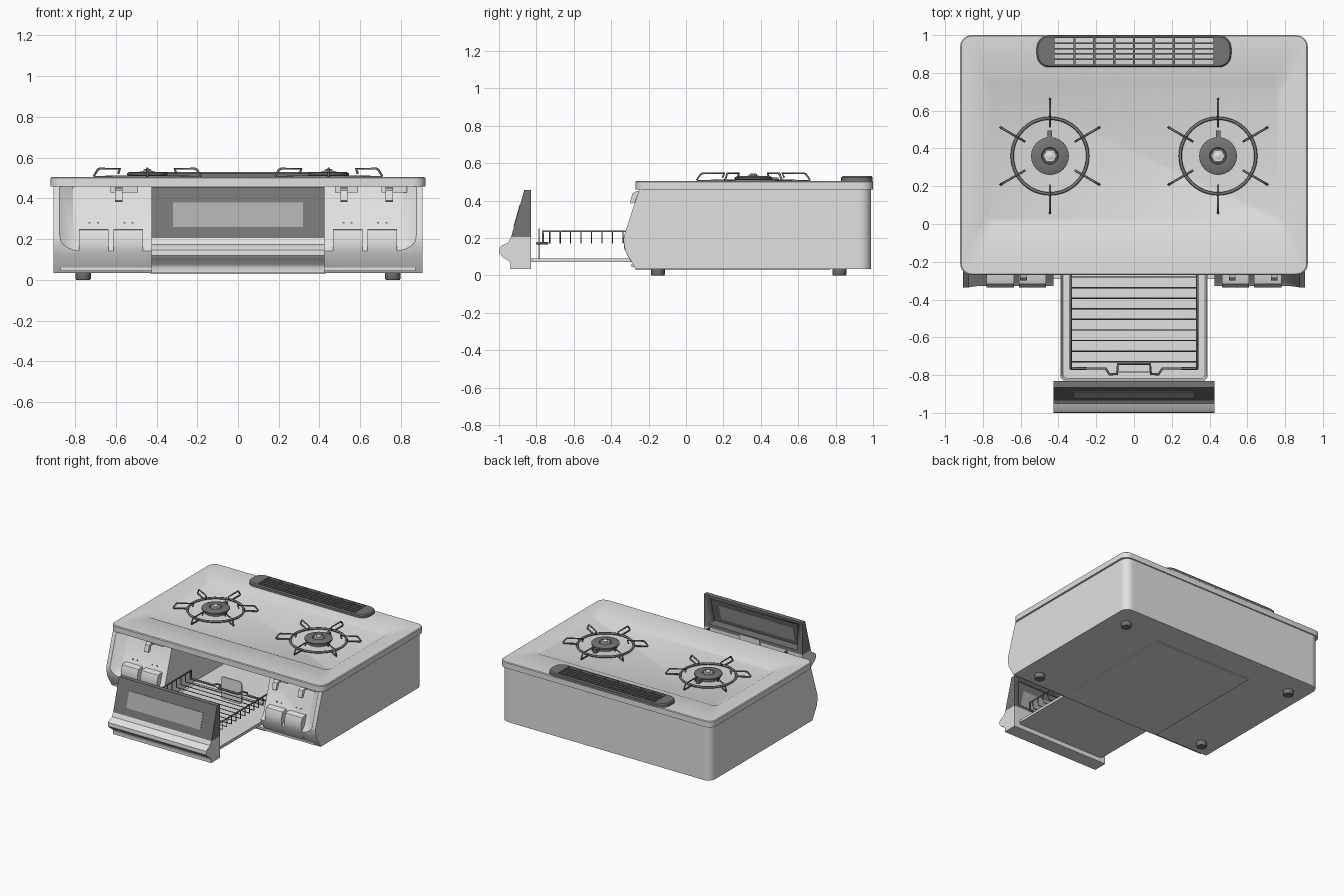
import bpy, bmesh, math
from mathutils import Vector

cube = bpy.data.objects.get("Cube")
if cube:
    bpy.data.objects.remove(cube, do_unlink=True)


def material(name, value):
    m = bpy.data.materials.new(name)
    m.use_nodes = True
    m.diffuse_color = (value, value, value, 1)
    m.node_tree.nodes["Principled BSDF"].inputs["Base Color"].default_value = (value, value, value, 1)
    return m


LIGHT = material("light grey enamel", 0.75)
DARK = material("dark grey", 0.18)
GLASS = material("window grey", 0.42)


def activate(ob):
    bpy.ops.object.select_all(action='DESELECT')
    ob.select_set(True)
    bpy.context.view_layer.objects.active = ob


def finish(name, bm, mat, smooth=True):
    bmesh.ops.recalc_face_normals(bm, faces=bm.faces)
    me = bpy.data.meshes.new(name)
    bm.to_mesh(me)
    bm.free()
    ob = bpy.data.objects.new(name, me)
    bpy.context.collection.objects.link(ob)
    me.materials.append(mat)
    if smooth:
        activate(ob)
        bpy.ops.object.shade_smooth_by_angle(angle=math.radians(35))
    return ob


def loft(name, loops, mat):
    """Skin equal-length closed loops and cap both ends."""
    bm = bmesh.new()
    rings = [[bm.verts.new(p) for p in loop] for loop in loops]
    for a, b in zip(rings, rings[1:]):
        for i in range(len(a)):
            j = (i + 1) % len(a)
            bm.faces.new((a[i], a[j], b[j], b[i]))
    bm.faces.new(rings[0])
    bm.faces.new(rings[-1])
    return finish(name, bm, mat)


def prism(name, profile, x0, x1, mat):
    """Extrude a (y, z) profile along x."""
    return loft(name, [[(x, y, z) for y, z in profile] for x in (x0, x1)], mat)


def box(name, x0, x1, y0, y1, z0, z1, mat):
    return prism(name, [(y0, z0), (y1, z0), (y1, z1), (y0, z1)], x0, x1, mat)


def rrect(x0, x1, y0, y1, r, n=6):
    """Rounded rectangle as 2D points."""
    pts = []
    corners = [(x1 - r, y1 - r), (x0 + r, y1 - r), (x0 + r, y0 + r), (x1 - r, y0 + r)]
    for k, (cx, cy) in enumerate(corners):
        for i in range(n + 1):
            a = math.pi / 2 * (k + i / n)
            pts.append((cx + r * math.cos(a), cy + r * math.sin(a)))
    return pts


def at(pts, z):
    return [(x, y, z) for x, y in pts]


def lathe(name, profile, centre, mat, n=32):
    """Stack circles given as (radius, z)."""
    cx, cy = centre
    loops = [[(cx + r * math.cos(math.tau * i / n), cy + r * math.sin(math.tau * i / n), z)
              for i in range(n)] for r, z in profile]
    return loft(name, loops, mat)


def rods(name, paths, radius, mat, closed=False):
    """Round wires along polylines."""
    cu = bpy.data.curves.new(name, 'CURVE')
    cu.dimensions = '3D'
    cu.bevel_depth = radius
    cu.bevel_resolution = 1
    cu.use_fill_caps = True
    for path in paths:
        sp = cu.splines.new('POLY')
        sp.points.add(len(path) - 1)
        for p, co in zip(sp.points, path):
            p.co = (*co, 1)
        sp.use_cyclic_u = closed
    ob = bpy.data.objects.new(name, cu)
    bpy.context.collection.objects.link(ob)
    cu.materials.append(mat)
    activate(ob)
    bpy.ops.object.convert(target='MESH')
    return ob


def cut(ob, cutter):
    mod = ob.modifiers.new("cut", 'BOOLEAN')
    mod.operation = 'DIFFERENCE'
    mod.solver = 'EXACT'
    mod.object = cutter
    activate(ob)
    bpy.ops.object.modifier_apply(modifier=mod.name)
    bpy.data.objects.remove(cutter, do_unlink=True)


def front(z):
    """Sloping front surface of the body."""
    return -0.25 - 0.085 * (0.46 - z) / 0.26


# Body with rounded back corners
body = prism("body", [(0.99, 0.035), (0.99, 0.46), (-0.25, 0.46), (-0.33, 0.215),
                      (-0.335, 0.19), (-0.325, 0.13), (-0.27, 0.035)], -0.905, 0.905, LIGHT)
bm = bmesh.new()
bm.from_mesh(body.data)
corners = [e for e in bm.edges if all(v.co.y > 0.98 for v in e.verts)
           and abs(e.verts[0].co.z - e.verts[1].co.z) > 0.1]
bmesh.ops.bevel(bm, geom=corners, offset=0.06, segments=6, profile=0.5, affect='EDGES')
bm.to_mesh(body.data)
bm.free()

# Sunken control panel and drawer cavity
outer, inner = rrect(-0.875, 0.875, 0.11, 0.7, 0.08), rrect(-0.81, 0.81, 0.17, 0.7, 0.05)
cut(body, loft("panel_cutter", [[(x, front(z) + d, z) for x, z in loop]
                                for loop, d in ((outer, -0.1), (outer, 0), (inner, 0.05))], LIGHT))
cut(body, box("cavity_cutter", -0.425, 0.425, -0.6, 0.6, 0.06, 0.45, LIGHT))
activate(body)
bpy.ops.object.shade_smooth_by_angle(angle=math.radians(35))

box("lower_trim", -0.87, 0.87, -0.292, -0.27, 0.045, 0.06, LIGHT)
box("bottom_plate", -0.43, 0.43, -0.27, 0.77, 0.028, 0.04, LIGHT)
for x in (-0.76, 0.76):
    for y in (-0.15, 0.82):
        lathe("foot", [(0.034, 0), (0.038, 0.006), (0.038, 0.04)], (x, y), DARK, 20)

# Top plate with a shallow recess
edge = (-0.92, 0.92, -0.27, 1.0)
basin = rrect(-0.79, 0.79, -0.015, 0.755, 0.05)
floor = rrect(-0.765, 0.765, 0.01, 0.725, 0.03)
DECK = 0.492
loft("top_plate", [at(rrect(*edge, 0.06), 0.458), at(rrect(*edge, 0.06), 0.5),
                   at(rrect(-0.914, 0.914, -0.264, 0.994, 0.055), 0.505),
                   at(basin, 0.505), at(floor, DECK)], LIGHT)

# Exhaust cover: frame ring plus grille bars
rim_out, rim_top = rrect(-0.515, 0.515, 0.83, 0.998, 0.065), rrect(-0.508, 0.508, 0.837, 0.991, 0.06)
hole = rrect(-0.42, 0.42, 0.845, 0.985, 0.005)
bm = bmesh.new()
rings = [[bm.verts.new(p) for p in loop] for loop in
         (at(hole, 0.5), at(rim_out, 0.5), at(rim_out, 0.522), at(rim_top, 0.53), at(hole, 0.53))]
for a, b in zip(rings, rings[1:] + rings[:1]):
    for i in range(len(a)):
        j = (i + 1) % len(a)
        bm.faces.new((a[i], a[j], b[j], b[i]))
finish("vent_cover", bm, DARK)
for i in range(1, 8):
    x = -0.42 + 0.105 * i
    box("vent_bar", x - 0.006, x + 0.006, 0.843, 0.987, 0.508, 0.528, DARK)
for i in range(1, 5):
    y = 0.845 + 0.028 * i
    box("vent_slat", -0.422, 0.422, y - 0.004, y + 0.004, 0.512, 0.526, DARK)

# Burners and pan supports
for cx in (-0.445, 0.445):
    cy = 0.36
    c = (cx, cy)
    ring = [(cx + 0.2 * math.cos(math.tau * i / 48), cy + 0.2 * math.sin(math.tau * i / 48), DECK + 0.012)
            for i in range(48)]
    rods("support_ring", [ring], 0.0085, DARK, closed=True)
    prongs = []
    for k in range(6):
        a = math.pi / 6 + k * math.pi / 3
        prongs.append([(cx + r * math.cos(a), cy + r * math.sin(a), z) for r, z in
                       ((0.2, 0.506), (0.296, 0.506), (0.302, 0.512), (0.28, 0.542),
                        (0.27, 0.546), (0.155, 0.546), (0.165, 0.522))])
    rods("pan_support", prongs, 0.006, DARK)
    lathe("burner_cap", [(0.085, DECK), (0.085, 0.512), (0.1, 0.514), (0.1, 0.524),
                         (0.088, 0.53), (0.045, 0.53), (0.04, 0.522)], c, DARK)
    lathe("burner_centre", [(0.04, 0.515), (0.04, 0.53), (0.034, 0.534)], c, LIGHT, 6)
    lathe("heat_sensor", [(0.02, 0.53), (0.02, 0.54), (0.014, 0.544)], c, LIGHT, 16)
    box("igniter", cx - 0.012, cx + 0.012, cy + 0.09, cy + 0.135, DECK, 0.522, DARK)

# Push buttons, sliders and indicator lights
button = [(-0.22, 0.25), (-0.31, 0.25), (-0.318, 0.245), (-0.335, 0.2), (-0.33, 0.14),
          (-0.296, 0.075), (-0.24, 0.075)]
for side in (-1, 1):
    for x in (0.538, 0.708):
        prism("push_button", button, side * x - 0.072, side * x + 0.072, LIGHT)
        for dx in (-0.02, 0.02):
            px, z = side * x + dx, 0.28
            y = front(z) + 0.05
            box("indicator", px - 0.005, px + 0.005, y - 0.004, y + 0.003, z - 0.004, z + 0.004, DARK)
for x0, x1, knob in ((-0.625, -0.49, -0.585), (0.475, 0.59, 0.52), (0.705, 0.83, 0.743)):
    box("slider_housing", x0, x1, -0.235, -0.19, 0.43, 0.459, LIGHT)
    prism("slider_knob", [(-0.21, 0.455), (-0.265, 0.45), (-0.285, 0.44), (-0.3, 0.39),
                          (-0.292, 0.383), (-0.275, 0.388), (-0.26, 0.43), (-0.21, 0.43)],
          knob - 0.018, knob + 0.018, LIGHT)

# Drawer front: handle base, dark door with hollow back, windows
prism("drawer_handle", [(-0.83, 0.035), (-0.83, 0.205), (-0.935, 0.205), (-0.95, 0.175),
                        (-0.985, 0.16), (-0.998, 0.148), (-1.0, 0.12), (-0.985, 0.102),
                        (-0.945, 0.075), (-0.938, 0.06), (-0.94, 0.035)], -0.425, 0.425, LIGHT)
door = prism("drawer_door", [(-0.83, 0.205), (-0.83, 0.455), (-0.865, 0.455), (-0.935, 0.205)],
             -0.425, 0.425, DARK)
cut(door, prism("door_cutter", [(-0.8, 0.23), (-0.8, 0.43), (-0.85, 0.43), (-0.906, 0.23)],
                -0.385, 0.385, DARK))


def slope(z, d):
    return (-0.935 + 0.28 * (z - 0.205) + d, z)


for name, d in (("window_front", 0), ("window_back", 0.0215)):
    prism(name, [slope(0.26, d - 0.003), slope(0.38, d - 0.003), slope(0.38, d + 0.003),
                 slope(0.26, d + 0.003)], -0.32, 0.32, GLASS)

# Drip tray
loft("drip_tray", [at(rrect(-0.39, 0.39, -0.832, 0.0, 0.03), z) for z in (0.07, 0.09)]
     + [at(rrect(-0.383, 0.383, -0.825, -0.007, 0.025), 0.09),
        at(rrect(-0.375, 0.375, -0.817, -0.015, 0.02), 0.078)], LIGHT)

# Wire rack with end handles
W, TOP, LOW = 0.335, 0.235, 0.172
y0, y1 = -0.765, -0.1
rods("rack_rails", [[(s * W, y0, LOW), (s * W, y0, TOP), (s * W, y1, TOP), (s * W, y1, LOW)]
                    for s in (-1, 1)], 0.007, DARK)
half = [(W, 0), (0.15, 0), (0.13, -0.03), (0.09, -0.03), (0.085, 0.025)]
outline = half + [(-x, y) for x, y in reversed(half)]
rods("rack_ends", [[(x, y0 + d, LOW) for x, d in outline],
                   [(x, y1 - d, LOW) for x, d in outline]], 0.007, DARK)
rods("rack_wires", [[(-W, y, TOP), (-W, y, LOW), (W, y, LOW), (W, y, TOP)]
                    for y in [y0 + 0.036 + 0.056 * i for i in range(12)]], 0.004, DARK)
for y in (y0 - 0.02, y1 + 0.02):
    loft("rack_stand", [[(x, y + d, z) for x, z in rrect(-0.09, 0.09, 0.078, 0.25, 0.02)]
                        for d in (-0.004, 0.004)], LIGHT)
